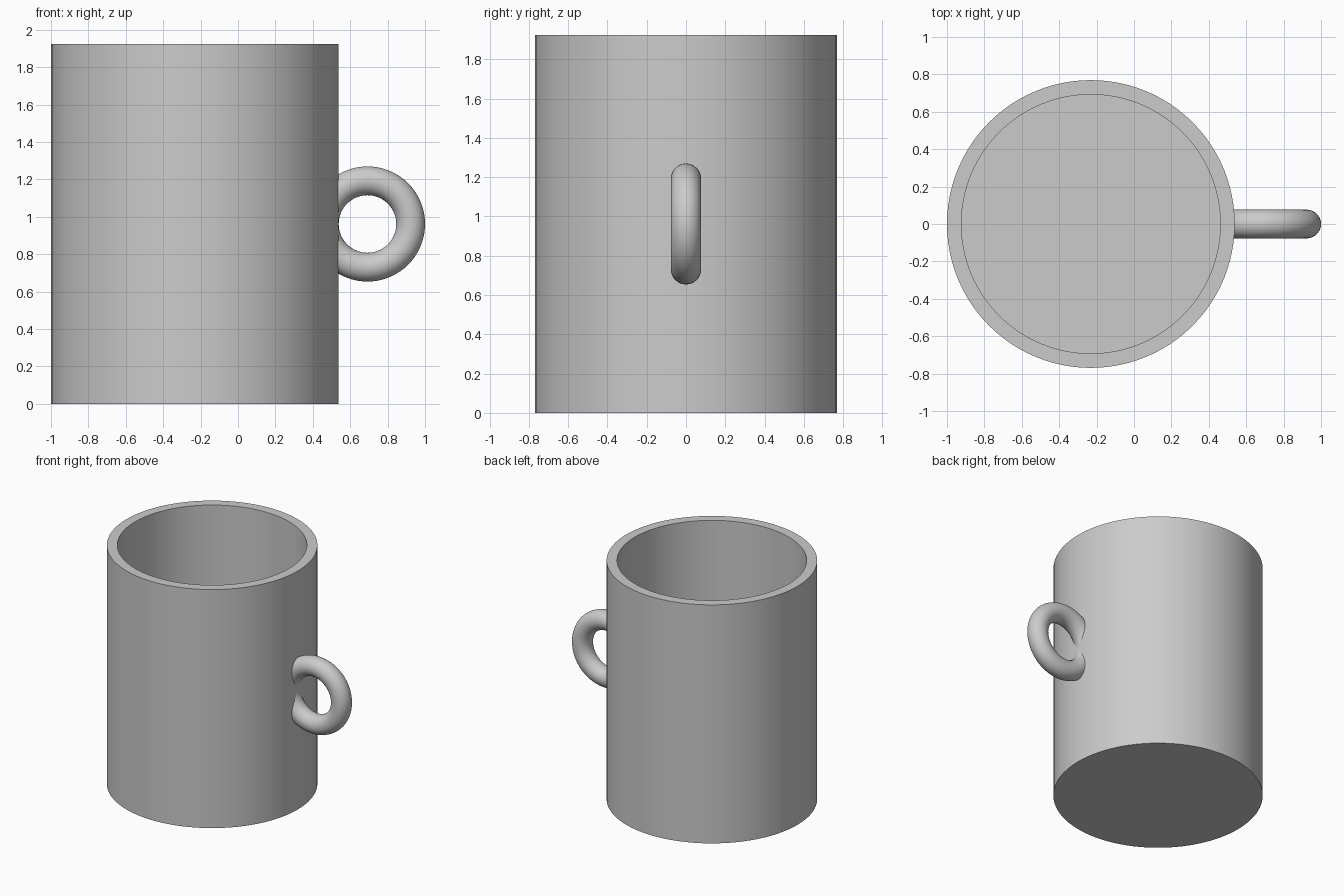
import bpy
import bmesh
import math

default_cube = bpy.data.objects.get("Cube")
if default_cube:
    bpy.data.objects.remove(default_cube, do_unlink=True)

U = 2 / 26                      # wall thickness, the basic unit
HEIGHT = 25 * U
OUTER, INNER = 10 * U, 9 * U
CUP_X = -1 + OUTER
SEGMENTS = 96

grey = bpy.data.materials.new("light grey")
grey.use_nodes = True
colour = (0.6, 0.6, 0.6, 1)
grey.diffuse_color = colour
grey.node_tree.nodes["Principled BSDF"].inputs["Base Color"].default_value = colour


def shade(obj):
    bpy.ops.object.select_all(action="DESELECT")
    obj.select_set(True)
    bpy.context.view_layer.objects.active = obj
    bpy.ops.object.shade_smooth_by_angle(angle=math.radians(35))


# Cup body: a solid cylinder whose top is inset and pushed down to the floor
bpy.ops.mesh.primitive_cylinder_add(vertices=SEGMENTS, radius=OUTER, depth=HEIGHT,
                                    location=(CUP_X, 0, HEIGHT / 2))
body = bpy.context.object
body.name = "cup_body"
bm = bmesh.new()
bm.from_mesh(body.data)
top = max(bm.faces, key=lambda f: f.calc_center_median().z)
bmesh.ops.inset_region(bm, faces=[top], thickness=U)
well = bmesh.ops.extrude_face_region(bm, geom=[top])["geom"]
bmesh.ops.translate(bm, vec=(0, 0, U - HEIGHT),
                    verts=[v for v in well if isinstance(v, bmesh.types.BMVert)])
if top.is_valid:
    bmesh.ops.delete(bm, geom=[top], context="FACES_ONLY")
bmesh.ops.recalc_face_normals(bm, faces=bm.faces)
bm.to_mesh(body.data)
bm.free()
body.data.materials.append(grey)
shade(body)

# Ring handle, standing upright beside the cup
bpy.ops.mesh.primitive_torus_add(major_radius=3 * U, minor_radius=U,
                                 major_segments=72, minor_segments=36,
                                 location=(CUP_X + 12 * U, 0, HEIGHT / 2),
                                 rotation=(math.pi / 2, 0, 0))
handle = bpy.context.object
handle.name = "ring_handle"
handle.data.materials.append(grey)

# Trim the ring inside the cup wall so nothing pokes into the well
bpy.ops.mesh.primitive_cylinder_add(vertices=SEGMENTS, radius=(OUTER + INNER) / 2,
                                    depth=HEIGHT, location=(CUP_X, 0, HEIGHT / 2))
cutter = bpy.context.object
cutter.name = "handle_cutter"
cutter.data.materials.append(grey)
trim = handle.modifiers.new("trim", "BOOLEAN")
trim.operation = "DIFFERENCE"
trim.solver = "EXACT"
trim.object = cutter
bpy.context.view_layer.objects.active = handle
bpy.ops.object.modifier_apply(modifier=trim.name)
bpy.data.objects.remove(cutter, do_unlink=True)
shade(handle)
